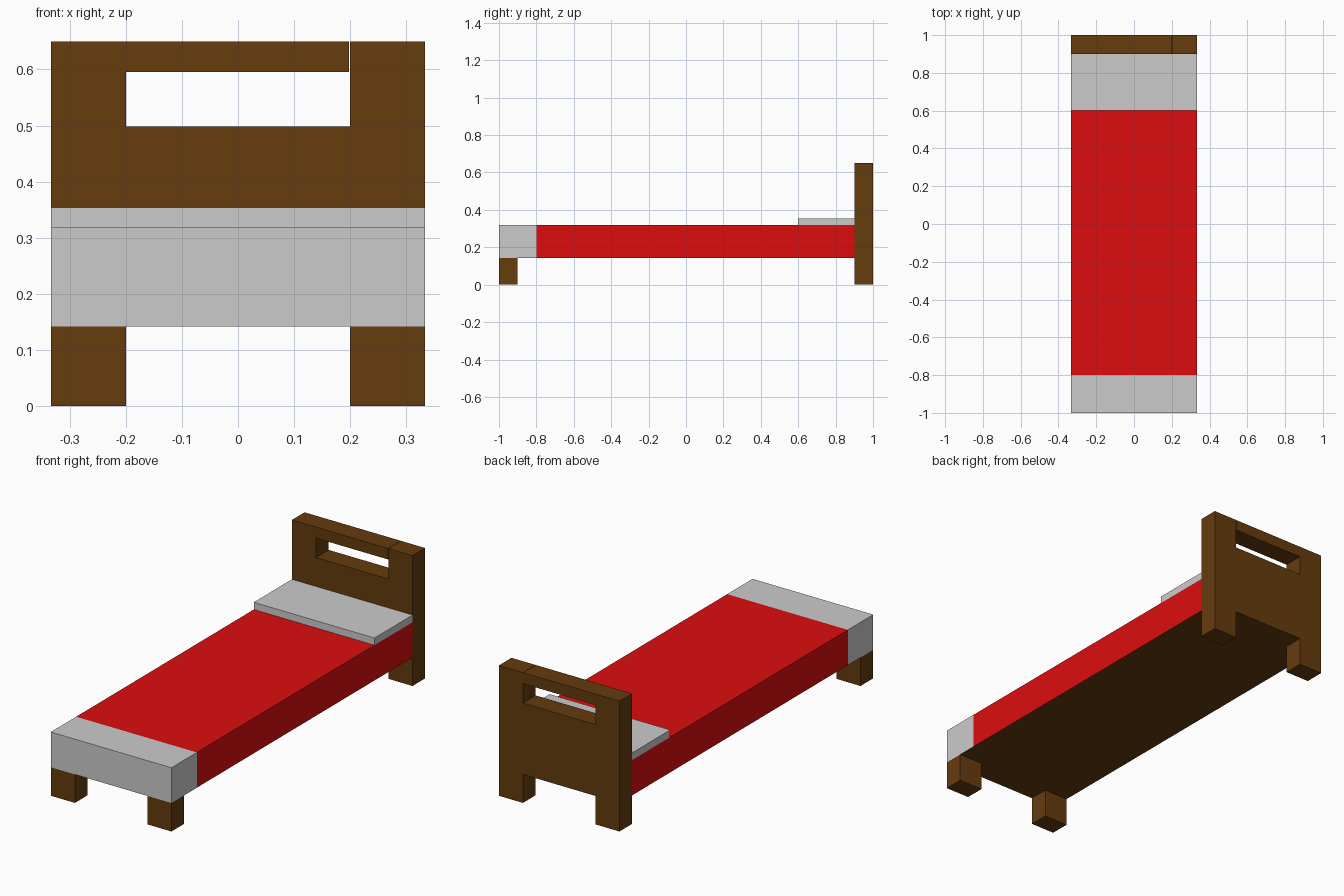
import bpy, bmesh
from mathutils import Vector

if "Cube" in bpy.data.objects:
    bpy.data.objects.remove(bpy.data.objects["Cube"])

W, LEG_X = 0.333, 0.2            # half width, inner edge of legs
Z_BASE, Z_TOP = 0.142, 0.318     # mattress bottom and top


def material(name, color):
    m = bpy.data.materials.new(name)
    m.diffuse_color = (*color, 1)
    m.use_nodes = True
    m.node_tree.nodes["Principled BSDF"].inputs["Base Color"].default_value = m.diffuse_color
    return m


wood = material("wood", (0.13, 0.045, 0.004))
red = material("red_cloth", (0.72, 0.004, 0.004))


def finish(name, bm, mats):
    bmesh.ops.recalc_face_normals(bm, faces=bm.faces)
    mesh = bpy.data.meshes.new(name)
    bm.to_mesh(mesh)
    bm.free()
    for m in mats:
        mesh.materials.append(m)
    ob = bpy.data.objects.new(name, mesh)
    bpy.context.collection.objects.link(ob)
    return ob


def box(name, lo, hi, mats=(), underside=None):
    """Box between two corners; underside is the material slot of the bottom."""
    bm = bmesh.new()
    bmesh.ops.create_cube(bm, size=1)
    lo, hi = Vector(lo), Vector(hi)
    for v in bm.verts:
        v.co = (lo + hi) / 2 + v.co * (hi - lo)
    bm.normal_update()
    if underside is not None:
        for f in bm.faces:
            if f.normal.z < -0.5:
                f.material_index = underside
    return finish(name, bm, mats)


# Headboard: one outline with legs, handle slot and the fine seam beside the right post
GAP = LEG_X - 0.002
outline = [(-W, 0), (-LEG_X, 0), (-LEG_X, Z_BASE), (LEG_X, Z_BASE), (LEG_X, 0), (W, 0),
           (W, 0.65), (LEG_X, 0.65), (LEG_X, 0.498), (-LEG_X, 0.498),
           (-LEG_X, 0.595), (GAP, 0.595), (GAP, 0.65), (-W, 0.65)]
bm = bmesh.new()
face = bm.faces.new([bm.verts.new((x, 0.9, z)) for x, z in outline])
ext = bmesh.ops.extrude_face_region(bm, geom=[face], use_keep_orig=True)
bmesh.ops.translate(bm, vec=(0, 0.1, 0),
                    verts=[g for g in ext["geom"] if isinstance(g, bmesh.types.BMVert)])
finish("headboard", bm, [wood])

# Mattress end and red blanket section, both with a wooden underside
box("mattress_foot", (-W, -1, Z_BASE), (W, -0.8, Z_TOP), [None, wood], 1)
box("blanket", (-W, -0.8, Z_BASE), (W, 0.9, Z_TOP), [red, wood], 1)

# Pillow
box("pillow", (-W, 0.6, Z_TOP), (W, 0.9, 0.354))

# Front legs
for side, x in (("left", -W), ("right", LEG_X)):
    box(f"front_leg_{side}", (x, -1, 0), (x + W - LEG_X, -0.9, Z_BASE), [wood])
